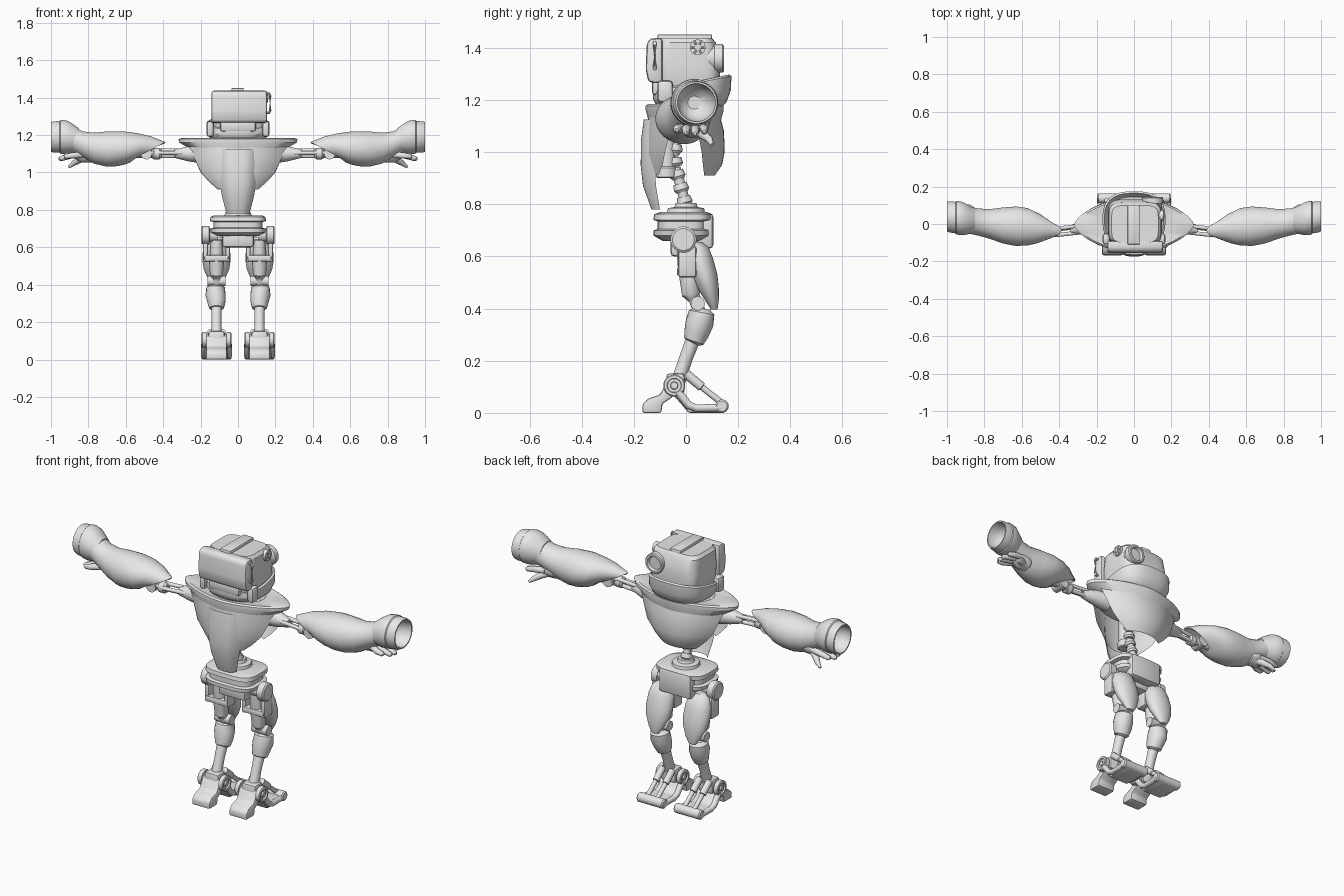
import bpy, bmesh, math
from mathutils import Vector as V

GREY = bpy.data.materials.new("plain grey")
GREY.diffuse_color = (0.8, 0.8, 0.8, 1)


def finish(name, bm, mirror=False, angle=35):
    """Smooth by angle, then link; mirror copies the part to the other side."""
    bmesh.ops.recalc_face_normals(bm, faces=bm.faces)
    for f in bm.faces:
        f.smooth = True
    for e in bm.edges:
        if len(e.link_faces) == 2:
            e.smooth = e.calc_face_angle(0) < math.radians(angle)
    me = bpy.data.meshes.new(name)
    bm.to_mesh(me)
    bm.free()
    me.materials.append(GREY)
    ob = bpy.data.objects.new(name, me)
    bpy.context.collection.objects.link(ob)
    if mirror:
        ob.modifiers.new("mirror", 'MIRROR').use_axis = (True, False, False)


def ring(c, a, b, n=28, e=1.0):
    """Superellipse with half axes a and b; e < 1 is boxy, e > 1 is pointed."""
    def p(v):
        return math.copysign(abs(v) ** e, v) if abs(v) > 1e-6 else 0
    return [V(c) + V(a) * p(math.cos(t)) + V(b) * p(math.sin(t))
            for t in (2 * math.pi * (i + .5) / n for i in range(n))]


def loft(name, rings, mirror=False, caps=(1, 1), thick=0, angle=35):
    bm = bmesh.new()
    rows = [[bm.verts.new(p) for p in r] for r in rings]
    n = len(rows[0])
    for r, s in zip(rows, rows[1:]):
        for i in range(n):
            j = (i + 1) % n
            bm.faces.new((r[i], r[j], s[j], s[i]))
    for k, r in zip(caps, (rows[0], rows[-1])):
        if k:
            bm.faces.new(r)
    if thick:
        bmesh.ops.recalc_face_normals(bm, faces=bm.faces)
        bmesh.ops.solidify(bm, geom=bm.faces[:], thickness=thick)
    finish(name, bm, mirror, angle)


def tube(name, pts, radii, mirror=True, n=20):
    pts = [V(p) for p in pts]
    if not isinstance(radii, (list, tuple)):
        radii = [radii] * len(pts)
    rings = []
    for i, p in enumerate(pts):
        d = pts[min(i + 1, len(pts) - 1)] - pts[max(i - 1, 0)]
        q = d.to_track_quat('Z', 'Y')
        rings.append(ring(p, q @ V((radii[i], 0, 0)), q @ V((0, radii[i], 0)), n))
    loft(name, rings, mirror)


def box(name, lo, hi, bevel=.01, mirror=False):
    bm = bmesh.new()
    bmesh.ops.create_cube(bm, size=1)
    for v in bm.verts:
        v.co = V([(l + h) / 2 + c * (h - l) for c, l, h in zip(v.co, lo, hi)])
    bmesh.ops.bevel(bm, geom=bm.edges[:], offset=bevel, segments=2, affect='EDGES', profile=.5)
    finish(name, bm, mirror)


def prism(name, pts, x0, x1, mirror=True, bevel=.008):
    """Side profile of (y, z) points extruded across x."""
    bm = bmesh.new()
    f = bm.faces.new([bm.verts.new((x0, y, z)) for y, z in pts])
    g = bmesh.ops.extrude_face_region(bm, geom=[f])
    for v in g['geom']:
        if isinstance(v, bmesh.types.BMVert):
            v.co.x = x1
    bmesh.ops.recalc_face_normals(bm, faces=bm.faces)
    bmesh.ops.bevel(bm, geom=bm.edges[:], offset=bevel, segments=2, affect='EDGES', profile=.5)
    finish(name, bm, mirror)


def plate(name, rows, power=2.2, thick=.015, n=20):
    """Curved armour plate from rows of (z, half width, y middle, y edge)."""
    bm = bmesh.new()
    g = [[bm.verts.new((w * t, ym + (ye - ym) * abs(t) ** power, z))
          for t in (2 * i / n - 1 for i in range(n + 1))] for z, w, ym, ye in rows]
    for r, s in zip(g, g[1:]):
        for i in range(n):
            bm.faces.new((r[i], r[i + 1], s[i + 1], s[i]))
    bmesh.ops.solidify(bm, geom=bm.faces[:], thickness=thick)
    finish(name, bm)


# --- head: skull block, visor, bowl jaw, handle, lens ---
loft("skull", [ring((.005, y, z), (rx, 0, 0), (0, ry, 0), 32, .4) for z, y, rx, ry in
     [(1.2, .01, .12, .11), (1.25, .01, .14, .12), (1.33, .01, .145, .122),
      (1.42, .005, .14, .11), (1.437, .0, .125, .1)]])
box("crown_ridge", (-.035, -.11, 1.4), (.03, .1, 1.452), .006)
prism("visor", [(-.12, 1.265), (-.145, 1.27), (-.155, 1.32), (-.15, 1.42), (-.135, 1.437),
                (-.09, 1.437), (-.09, 1.265)], -.143, .155, False, .012)
box("mouth", (-.095, -.13, 1.22), (.095, -.05, 1.275), .01)
loft("jaw", [ring((0, y, z), (rx, 0, 0), (0, ry, t), 36, .75) for z, y, rx, ry, t in
     [(1.15, .02, .06, .06, 0), (1.16, .02, .11, .1, 0), (1.185, .02, .15, .135, .005),
      (1.22, .022, .168, .15, .015), (1.262, .025, .168, .15, .03),
      (1.268, .025, .158, .14, .03), (1.24, .02, .14, .125, .02)]])
box("cheek", (.13, -.11, 1.19), (.168, -.05, 1.275), .015, True)
tube("side_handle", [(.145, -.12, 1.42), (.168, -.12, 1.42), (.172, -.12, 1.41),
     (.172, -.12, 1.33), (.168, -.12, 1.32), (.145, -.12, 1.32)], .007, False, 10)
tube("side_vent", [(.13, .045, 1.402), (.158, .045, 1.402)], .03, False)
tube("vent_hub", [(.15, .045, 1.402), (.163, .045, 1.402)], .012, False)
for k in range(6):
    c, s = math.cos(k * math.pi / 3), math.sin(k * math.pi / 3)
    tube("vent_spoke", [(.158, .045, 1.402), (.158, .045 + .026 * c, 1.402 + .026 * s)], .004, False, 6)
loft("rear_lens", [ring((.1, y, 1.36), (r, 0, 0), (0, 0, r)) for y, r in
     [(.08, .045), (.105, .05), (.11, .055), (.14, .055), (.145, .05), (.145, .04), (.13, .035)]])
tube("neck", [(0, 0, 1.05), (0, 0, 1.12), (0, .01, 1.17)], [.07, .065, .06], False)

# --- torso: shoulder yoke, chest, front and back shells, tank, spine ---
loft("shoulder_yoke", [ring((0, -.005, z), (a, 0, 0), (0, b, 0), 40, e) for z, a, b, e in
     [(1.105, .22, .135, 1), (1.16, .315, .15, 1.2), (1.178, .32, .15, 1.25),
      (1.185, .3, .14, 1.2), (1.178, .16, .11, 1), (1.14, .13, .09, 1)]])
plate("chest_plate", [(1.125, .105, -.162, -.115), (1.05, .107, -.172, -.12),
      (.95, .1, -.174, -.12), (.87, .085, -.165, -.115), (.78, .062, -.132, -.1)], 3)
plate("front_shell", [(1.14, .26, -.145, -.05), (1.08, .235, -.152, -.06),
      (1.0, .197, -.155, -.08), (.95, .15, -.15, -.09), (.915, .11, -.145, -.105)])
plate("back_shell", [(1.14, .26, .13, .03), (1.08, .235, .146, .045), (1.0, .2, .148, .06),
      (.95, .155, .138, .065), (.91, .11, .11, .07)])
tube("tank", [(0, -.075, z) for z in (.9, .905, .94, .945, 1.1)], [.034, .04, .04, .035, .035], False)
spine = [V((0, 0, .79)), V((0, -.012, .84)), V((0, -.026, .89)), V((0, -.04, .94)),
         V((0, -.045, .99)), V((0, -.04, 1.04)), V((0, -.03, 1.1))]
tube("spine_core", spine, .02, False)
for a, b in zip(spine, spine[1:]):
    tube("vertebra", [a.lerp(b, .15), a.lerp(b, .35), a.lerp(b, .8)], [.024, .031, .026], False, 16)

# --- arms: shoulder cone, rods, elbow, sleeve, barrel, hand ---
tube("shoulder_cone", [(.18, -.01, 1.1), (.27, -.02, 1.1), (.34, -.03, 1.1)], [.055, .04, .022])
for y, z in ((-.06, 1.105), (-.025, 1.118), (-.03, 1.088)):
    tube("arm_rod", [(.24, y + .02, z), (.42, y, z), (.54, y + .01, z)], .011, n=12)
tube("elbow_clevis", [(.41, -.04, 1.1), (.42, -.04, 1.1), (.45, -.04, 1.1), (.46, -.04, 1.1)],
     [.022, .03, .03, .022])
tube("elbow_pin", [(.49, -.075, 1.1), (.49, .0, 1.1)], .03)
tube("forearm_core", [(.46, -.04, 1.1), (.6, -.02, 1.11)], [.02, .035])
loft("forearm_sleeve", [ring((x, y, z), (0, ry, 0), (-s, 0, rz)) for x, y, z, ry, rz, s in
     [(.468, -.035, 1.12, .04, .043, .08), (.52, -.022, 1.124, .08, .07, .055),
      (.57, -.015, 1.126, .1, .084, .035), (.63, -.012, 1.127, .106, .094, .015),
      (.7, -.008, 1.125, .097, .095, 0), (.77, 0, 1.13, .08, .083, 0),
      (.83, .01, 1.15, .073, .07, 0), (.88, .02, 1.175, .072, .07, 0)]], True, (0, 1), .008)
loft("arm_barrel", [ring((x, y, z), (0, r, 0), (0, 0, r)) for x, y, z, r in
     [(.85, .018, 1.17, .065), (.88, .022, 1.182, .076), (.91, .028, 1.188, .088),
      (.935, .032, 1.19, .091), (.95, .034, 1.19, .09), (.954, .034, 1.19, .085),
      (.985, .038, 1.19, .084), (1.0, .04, 1.19, .08), (1.0, .04, 1.19, .073),
      (.96, .036, 1.19, .068), (.925, .034, 1.19, .052), (.905, .032, 1.19, .025)]], True)
tube("palm", [(.76, .02, 1.115), (.79, .025, 1.1), (.84, .03, 1.098), (.87, .03, 1.1)],
     [.03, .048, .045, .025])
for y, x, z in ((-.035, .93, 1.085), (0, .955, 1.075), (.035, .96, 1.072), (.07, .945, 1.08)):
    tube("finger", [(.83, .03 + (y - .02) * .6, 1.095), (.89, y, 1.09), (x - .01, y, z), (x, y, z)],
         [.018, .016, .013, .006], n=12)
tube("thumb", [(.81, .04, 1.085), (.85, .065, 1.068), (.88, .09, 1.048), (.905, .1, 1.028)],
     [.022, .019, .014, .007], n=12)

# --- pelvis ---
tube("waist_ring", [(0, 0, z) for z in (.74, .785, .79, .805)], [.08, .07, .045, .04], False)
loft("pelvis", [ring((0, y, z), (rx, 0, 0), (0, ry, 0), 32, .55) for z, y, rx, ry in
     [(.66, -.01, .11, .08), (.68, -.015, .145, .11), (.7, -.015, .15, .11), (.705, -.015, .13, .095),
      (.735, -.015, .13, .095), (.74, -.013, .15, .113), (.762, -.01, .148, .112), (.77, -.01, .13, .09)]])
box("pelvis_rear", (-.1, .04, .63), (.1, .105, .765), .015)
box("pelvis_core", (-.085, -.06, .6), (.085, .05, .69), .015)
tube("hip_disc", [(x, -.01, .665) for x in (.11, .15, .155, .19, .196)], [.035, .035, .05, .05, .042])

# --- legs ---
X = .115
loft("thigh_shell", [ring((X, y, z), (rx, 0, 0), (0, ry, 0)) for z, y, rx, ry in
     [(.655, .035, .03, .025), (.635, .042, .058, .045), (.59, .052, .073, .053), (.53, .07, .076, .051),
      (.48, .084, .068, .042), (.43, .1, .045, .026), (.397, .108, .022, .013)]], True)
tube("thigh_strut", [(X, -.005, .64), (X, .0, .58), (X, .012, .52), (X, .02, .455), (X, .03, .44)],
     [.03, .034, .038, .036, .024])
box("thigh_bracket_in", (.042, -.03, .52), (.068, .04, .64), .01, True)
box("thigh_bracket_out", (.16, -.03, .52), (.188, .04, .64), .01, True)
box("thigh_band", (.05, -.035, .525), (.18, .03, .56), .01, True)
tube("knee_pin", [(.068, .045, .42), (.162, .045, .42)], .027)
tube("knee_link", [(X, .025, .46), (X, .055, .38)], .024)
tube("knee_housing", [(X + .005, .062, .4), (X + .005, .06, .385), (X + .005, .052, .345),
     (X, .04, .305), (X, .03, .275), (X, .027, .268)], [.03, .05, .054, .048, .04, .028])
tube("shin", [(X, .03, .29), (X, .0, .21), (X, -.03, .12)], [.029, .026, .028])

# --- feet ---
prism("toe", [(-.168, 0), (-.166, .035), (-.145, .055), (-.1, .07), (-.07, .125), (-.03, .14),
              (-.015, .09), (-.06, .055), (-.09, .035), (-.095, 0)], .06, .17)
box("ankle_block", (.072, -.075, .075), (.158, -.005, .152), .012, True)
for x0, x1 in ((.062, .036), (.168, .194)):
    d = 1 if x1 > x0 else -1
    loft("ankle_disc", [ring((x, -.045, .105), (0, r, 0), (0, 0, r)) for x, r in
         [(x0, .042), (x1 - .004 * d, .042), (x1, .038), (x1, .028), (x1 - .008 * d, .026),
          (x1 - .008 * d, .015), (x1, .013)]], True)
prism("sole", [(-.055, .075), (-.03, .1), (0, .05), (.03, .03), (.14, .036), (.15, 0), (.01, 0),
               (-.015, .03)], .055, .178)
tube("heel_bar", [(x, .138, .026) for x in (.034, .04, .19, .196)], [.02, .026, .026, .02])
for x in (.085, .145):
    tube("heel_piston", [(x, 0, .15), (x, .06, .1), (x, .062, .098), (x, .135, .04)],
         [.018, .018, .012, .012], n=14)
for x in (.048, .182):
    tube("foot_rail", [(x, -.03, .08), (x, .01, .03), (x, .04, .018), (x, .138, .02)],
         [.016, .016, .015, .015], n=12)
